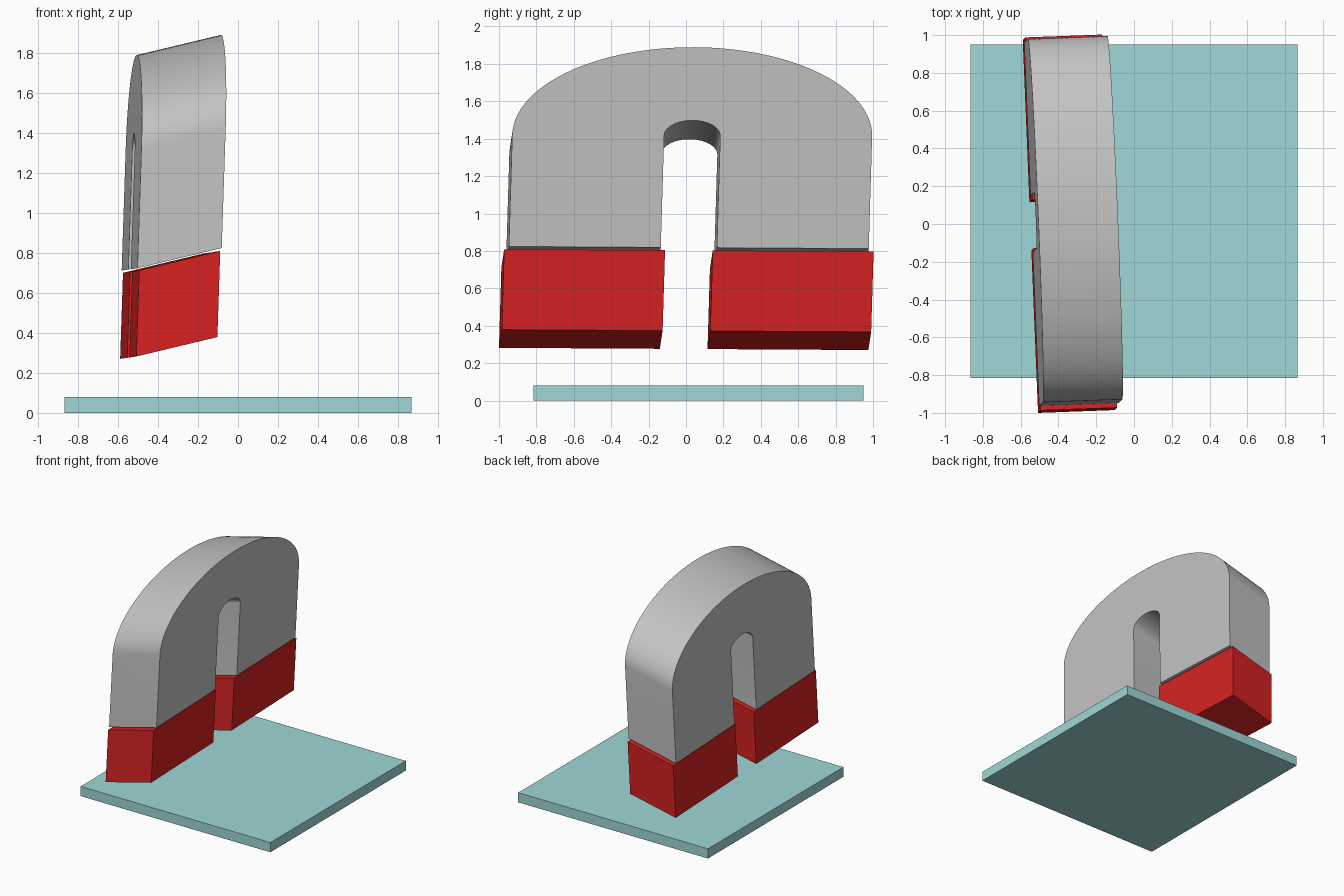
import bpy, bmesh, math
from mathutils import Vector

if "Cube" in bpy.data.objects:
    bpy.data.objects.remove(bpy.data.objects["Cube"])

# Skewed magnet frame: origin, width, depth and height directions
ORIGIN = Vector((-0.508, -1.0, 0.282))
WIDTH = Vector((-0.041, 1.0, -0.006))
DEPTH = Vector((0.405, 0.015, 0.097))
UP = Vector((0.033, 0.030, 1.0))


def material(name, rgb):
    m = bpy.data.materials.new(name)
    m.diffuse_color = (*rgb, 1.0)
    m.use_nodes = True
    m.node_tree.nodes["Principled BSDF"].inputs["Base Color"].default_value = m.diffuse_color
    return m


def prism(name, profile, near, far, place, mat):
    """Extrude a 2D profile between two depths, mapped to space by place()."""
    bm = bmesh.new()
    back = [bm.verts.new(place(b, near, c)) for b, c in profile]
    front = [bm.verts.new(place(b, far, c)) for b, c in profile]
    bm.faces.new(back)
    bm.faces.new(front[::-1])
    n = len(profile)
    for i in range(n):
        j = (i + 1) % n
        bm.faces.new((back[i], front[i], front[j], back[j]))
    bmesh.ops.recalc_face_normals(bm, faces=bm.faces)
    mesh = bpy.data.meshes.new(name)
    bm.to_mesh(mesh)
    bm.free()
    mesh.materials.append(mat)
    obj = bpy.data.objects.new(name, mesh)
    bpy.context.collection.objects.link(obj)
    return obj


def magnet_space(b, a, c):
    return ORIGIN + WIDTH * b + DEPTH * a + UP * c


def world_space(x, y, z):
    return Vector((x, y, z))


def rect(x0, x1, z0, z1):
    return [(x0, z0), (x1, z0), (x1, z1), (x0, z1)]


def arc(center, base, rx, rz, steps):
    """Half ellipse from left to right."""
    return [(center - rx * math.cos(math.pi * i / steps),
             base + rz * math.sin(math.pi * i / steps)) for i in range(steps + 1)]


grey = material("grey_metal", (0.54, 0.54, 0.54))
red = material("red_paint", (0.68, 0.016, 0.016))
teal = material("pale_teal", (0.35, 0.68, 0.68))

# Flat base plate
prism("base_plate", rect(-0.866, 0.866, 0.0, 0.08), -0.815, 0.95, world_space, teal)

# Red pole tips
prism("pole_tip_a", rect(0.0, 0.86, 0.0, 0.43), 0.0, 1.0, magnet_space, red)
prism("pole_tip_b", rect(1.115, 1.975, 0.0, 0.43), 0.0, 1.0, magnet_space, red)

# Grey horseshoe body: outer arch, then inner arch back
MID, FOOT, SPRING = 0.9865, 0.443, 1.04
outer = arc(MID, SPRING, 0.962, 0.474, 64)
inner = arc(MID, SPRING, 0.150, 0.083, 32)[::-1]
profile = ([(MID - 0.962, FOOT)] + outer + [(MID + 0.962, FOOT), (MID + 0.150, FOOT)]
           + inner + [(MID - 0.150, FOOT)])
body = prism("horseshoe_body", profile, -0.02, 1.02, magnet_space, grey)
bpy.ops.object.select_all(action='DESELECT')
body.select_set(True)
bpy.context.view_layer.objects.active = body
bpy.ops.object.shade_smooth_by_angle(angle=math.radians(30))
